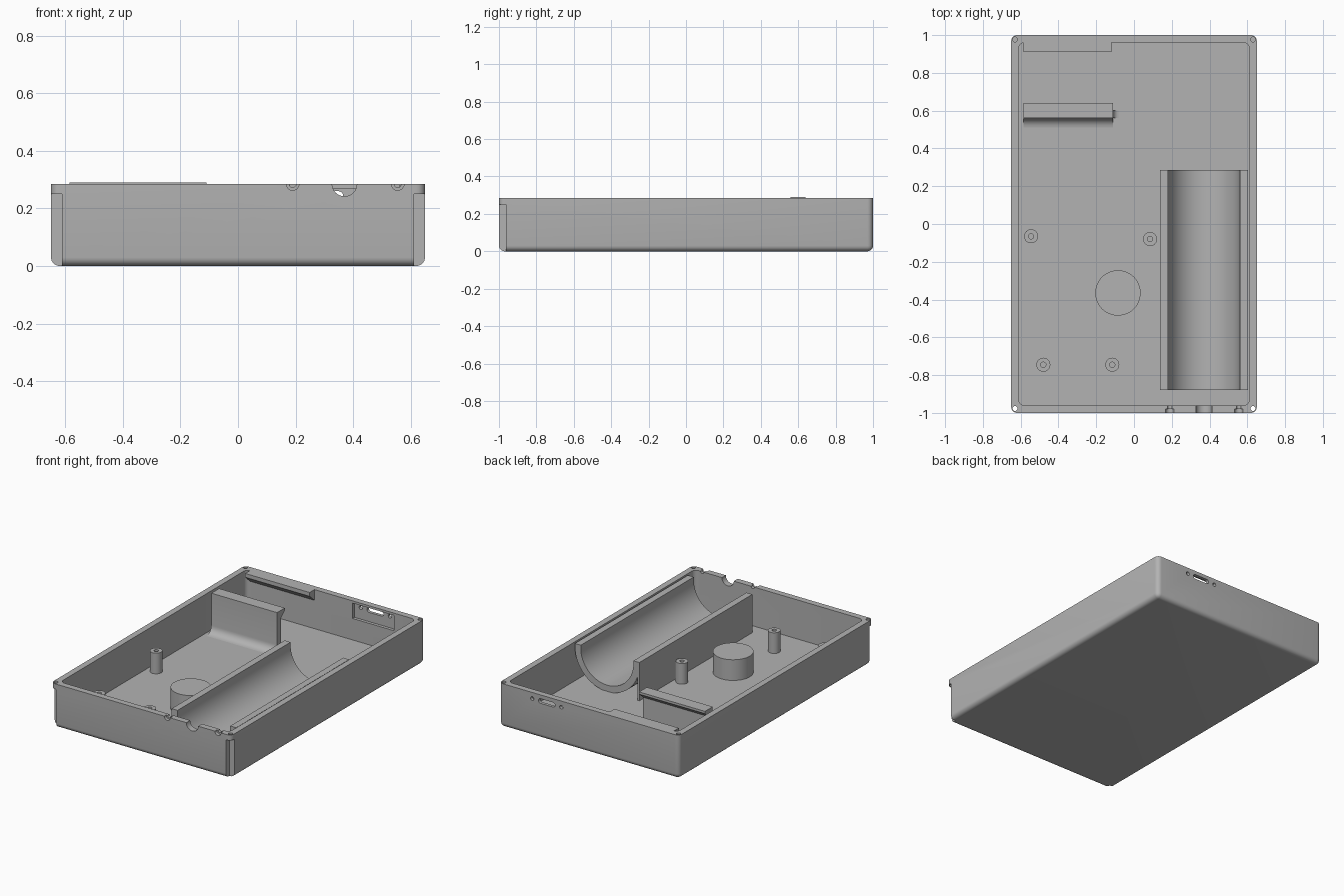
import bpy
import bmesh
from math import pi, cos, sin, radians
from mathutils import Matrix, Vector

cube = bpy.data.objects.get("Cube")
if cube:
    bpy.data.objects.remove(cube, do_unlink=True)

grey = bpy.data.materials.new("plain grey plastic")
grey.use_nodes = True
colour = (0.45, 0.45, 0.45, 1)
grey.diffuse_color = colour
grey.node_tree.nodes["Principled BSDF"].inputs["Base Color"].default_value = colour

WALL, FLOOR, RIM = 0.04, 0.03, 0.285


def finish(name, bm):
    bmesh.ops.recalc_face_normals(bm, faces=bm.faces)
    mesh = bpy.data.meshes.new(name)
    bm.to_mesh(mesh)
    bm.free()
    mesh.materials.append(grey)
    obj = bpy.data.objects.new(name, mesh)
    bpy.context.collection.objects.link(obj)
    return obj


def box(name, lo, hi, radius=0, rounded=None):
    """Box between two corners; edges accepted by rounded(direction, middle) are filleted."""
    lo, hi = Vector(lo), Vector(hi)
    bm = bmesh.new()
    bmesh.ops.create_cube(bm, size=1)
    for v in bm.verts:
        v.co = Vector([lo[i] if v.co[i] < 0 else hi[i] for i in range(3)])
    if radius:
        edges = [e for e in bm.edges
                 if rounded((e.verts[1].co - e.verts[0].co).normalized(),
                            (e.verts[0].co + e.verts[1].co) / 2)]
        bmesh.ops.bevel(bm, geom=edges, offset=radius, segments=5,
                        profile=0.5, affect='EDGES', clamp_overlap=True)
    return finish(name, bm)


def cylinder(name, centre, radius, depth, axis='Z', sides=32):
    bm = bmesh.new()
    turn = Matrix.Rotation(pi / 2, 4, 'X') if axis == 'Y' else Matrix()
    bmesh.ops.create_cone(bm, cap_ends=True, segments=sides, radius1=radius,
                          radius2=radius, depth=depth,
                          matrix=Matrix.Translation(centre) @ turn)
    return finish(name, bm)


def prism(name, profile, start, end, axis):
    """Extrude a (horizontal, z) profile along the x or y axis."""
    bm = bmesh.new()
    place = (lambda h, z: (start, h, z)) if axis == 'X' else (lambda h, z: (h, start, z))
    face = bm.faces.new([bm.verts.new(place(h, z)) for h, z in profile])
    out = bmesh.ops.extrude_face_region(bm, geom=[face])
    step = Vector((end - start, 0, 0)) if axis == 'X' else Vector((0, end - start, 0))
    bmesh.ops.translate(bm, vec=step,
                        verts=[g for g in out["geom"] if isinstance(g, bmesh.types.BMVert)])
    return finish(name, bm)


def cut(target, *cutters):
    for cutter in cutters:
        mod = target.modifiers.new("cut", 'BOOLEAN')
        mod.operation, mod.solver, mod.object = 'DIFFERENCE', 'EXACT', cutter
        bpy.context.view_layer.objects.active = target
        bpy.ops.object.modifier_apply(modifier=mod.name)
        bpy.data.objects.remove(cutter, do_unlink=True)


def arc(cx, cz, radius, a0, a1, steps):
    return [(cx + radius * cos(a0 + (a1 - a0) * i / steps),
             cz + radius * sin(a0 + (a1 - a0) * i / steps)) for i in range(steps + 1)]


def upright(d, m):
    return abs(d.z) > 0.9


# Tray with rounded corners and underside, hollowed out
tray = box("tray", (-0.65, -1, 0), (0.65, 1, RIM), 0.03,
           lambda d, m: abs(d.z) > 0.9 or m.z < 0.01)
cut(tray, box("cavity", (-0.65 + WALL, -1 + WALL, FLOOR), (0.65 - WALL, 1 - WALL, 0.5),
              0.03, upright))

# Front corner recesses under the screw tabs, and corner screw holes
for side in (-1, 1):
    xs = sorted((side * 0.612, side * 0.7))
    cut(tray, box("corner_recess", (xs[0], -1.1, -0.1), (xs[1], -0.962, 0.25)))
    for end in (-1, 1):
        cut(tray, cylinder("corner_hole", (side * 0.63, end * 0.977, RIM), 0.013, 0.1, sides=20))

# Cable notch and two stepped screw notches in the front rim
cut(tray, cylinder("cable_notch", (0.37, -1, RIM), 0.043, 0.12, 'Y'))
for x in (0.19, 0.555):
    cut(tray, cylinder("screw_notch", (x, -1, RIM), 0.012, 0.12, 'Y', 20),
        cylinder("screw_head_notch", (x, -1, RIM), 0.022, 0.04, 'Y', 24))

# Socket recess, slot and fixing holes in the back wall
cut(tray, box("socket_recess", (0.155, 0.9, 0.17), (0.455, 0.98, 0.27)),
    box("socket_slot", (0.245, 0.9, 0.23), (0.365, 1.1, 0.26), 0.0149,
        lambda d, m: abs(d.y) > 0.9))
for x in (0.2, 0.41):
    cut(tray, cylinder("socket_hole", (x, 1, 0.245), 0.012, 0.2, 'Y', 20))

# Half-round cradle with a flat side plate
CX, CZ, TOP = 0.37, 0.26, 0.28
outer = arc(CX, CZ, 0.2325, pi, 2 * pi, 32)
inner = arc(CX, CZ, 0.19, 2 * pi, pi, 32)
profile = ([(CX - 0.2325, TOP)] + outer + [(CX + 0.2325, TOP), (CX + 0.19, TOP)]
           + inner + [(CX - 0.19, TOP)])
cradle = prism("cradle", profile, -0.88, 0.285, 'Y')
box("cradle_side_plate", (0.137, -0.88, FLOOR - 0.01), (0.15, 0.285, TOP))

# Shelf bracket with a filleted foot, and the matching ledge on the back wall
foot = arc(0.51, FLOOR + 0.05, 0.05, -pi / 2, 0, 6)
bracket = prism("shelf_bracket",
                foot + [(0.56, 0.29), (0.64, 0.29), (0.64, 0.275),
                        (0.6, 0.24), (0.6, FLOOR - 0.01), (0.51, FLOOR - 0.01)],
                -0.585, -0.11, 'X')
end_foot = [(-h + 0.43, z) for h, z in arc(0.51, FLOOR + 0.03, 0.03, -pi / 2, 0, 6)]
bracket_end = prism("bracket_end_foot", end_foot + [(-0.11, FLOOR - 0.01), (-0.08, FLOOR - 0.01)],
                    0.56, 0.6, 'Y')
prism("back_ledge", [(0.91, RIM), (0.97, RIM), (0.97, 0.215), (0.96, 0.215), (0.91, 0.26)],
      -0.585, -0.12, 'X')

# Mounting posts and round boss
POST = 0.165
smooth = [tray, cradle, bracket, bracket_end]
for x, y in ((-0.545, -0.065), (0.085, -0.08), (-0.48, -0.745), (-0.115, -0.745)):
    post = cylinder("mounting_post", (x, y, (FLOOR + POST) / 2 - 0.005), 0.037, POST - FLOOR + 0.01)
    cut(post, cylinder("post_hole", (x, y, POST), 0.014, 0.16, sides=20))
    smooth.append(post)
smooth.append(cylinder("round_boss", (-0.085, -0.365, (FLOOR + POST) / 2 - 0.005),
                       0.12, POST - FLOOR + 0.01, sides=48))

# Smooth shading with sharp edges kept
bpy.ops.object.select_all(action='DESELECT')
for obj in smooth:
    obj.select_set(True)
bpy.context.view_layer.objects.active = tray
bpy.ops.object.shade_smooth_by_angle(angle=radians(30))
